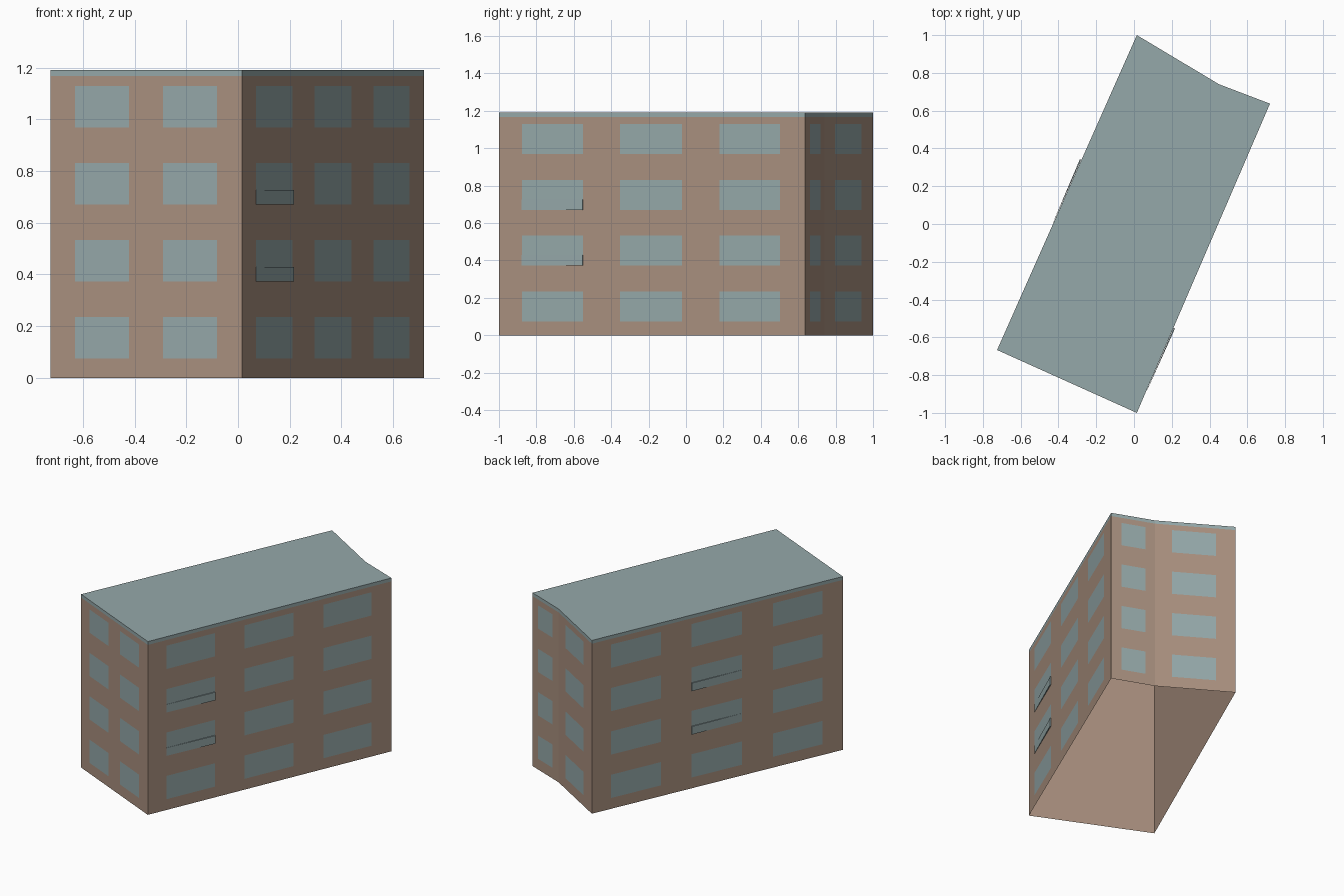
import bpy
import bmesh
from mathutils import Vector

if "Cube" in bpy.data.objects:
    bpy.data.objects.remove(bpy.data.objects["Cube"])


def material(name, srgb):
    color = [(c / 255) ** 2.2 for c in srgb] + [1]
    mat = bpy.data.materials.new(name)
    mat.use_nodes = True
    mat.diffuse_color = color
    mat.node_tree.nodes["Principled BSDF"].inputs["Base Color"].default_value = color
    return mat


PLASTER = material("tan plaster", (168, 143, 126))
GLASS = material("grey blue", (148, 167, 168))

# Footprint, counterclockwise from the front corner
FOOTPRINT = [Vector(p) for p in
             [(0.015, -1), (0.72, 0.637), (0.45, 0.74), (0.015, 1), (-0.725, -0.667)]]
HEIGHT, BAND = 1.19, 1.167


def make_object(name, bm, mats):
    mesh = bpy.data.meshes.new(name)
    bm.to_mesh(mesh)
    bm.free()
    for mat in mats:
        mesh.materials.append(mat)
    obj = bpy.data.objects.new(name, mesh)
    bpy.context.collection.objects.link(obj)
    return obj


# Walls, open underneath, with roof edge band and flat roof
bm = bmesh.new()
rings = [[bm.verts.new((p.x, p.y, z)) for p in FOOTPRINT] for z in (0, BAND, HEIGHT)]
for low, high in zip(rings, rings[1:]):
    for i in range(len(low)):
        j = (i + 1) % len(low)
        face = bm.faces.new((low[i], low[j], high[j], high[i]))
        face.material_index = int(low is rings[1])
bm.faces.new(rings[-1]).material_index = 1
make_object("building_shell", bm, [PLASTER, GLASS])


def wall_point(side, t, z, out):
    a, b = FOOTPRINT[side], FOOTPRINT[(side + 1) % len(FOOTPRINT)]
    d = (b - a).normalized()
    p = a.lerp(b, t) + Vector((d.y, -d.x)) * out
    return Vector((p.x, p.y, z))


def add_pane(bm, side, t0, t1, z0, z1, out0=0.002, out1=0.002):
    corners = [(t0, z0, out0), (t1, z0, out1), (t1, z1, out1), (t0, z1, out0)]
    return bm.faces.new([bm.verts.new(wall_point(side, *c)) for c in corners])


# Windows: spans along each wall, repeated on four floors
LONG = [(0.075, 0.275), (0.396, 0.598), (0.72, 0.918)]
SPANS = {
    "right": (0, LONG),
    "back_right": (1, [(0.23, 0.78)]),
    "back": (2, [(0.21, 0.76)]),
    "left": (3, LONG),
    "front": (4, [(0.128, 0.412), (0.588, 0.872)]),
}
SILLS = [0.075 + 0.298 * floor for floor in range(4)]
for name, (side, spans) in SPANS.items():
    bm = bmesh.new()
    for t0, t1 in spans:
        for z in SILLS:
            add_pane(bm, side, t0, t1, z, z + 0.16)
    make_object(name + "_windows", bm, [GLASS])

# Slightly tilted lower panels on the middle floors of the long walls
for name, side, (t0, t1), tilt in (("right", 0, LONG[0], (0.003, 0.009)),
                                   ("left", 3, LONG[1], (0.009, 0.003))):
    bm = bmesh.new()
    for z in SILLS[1:3]:
        outer = add_pane(bm, side, t0, t1, z, z + 0.055, *tilt)
        inner = add_pane(bm, side, t0, t1, z, z + 0.055)
        ov, iv = list(outer.verts), list(inner.verts)
        for i in range(4):
            j = (i + 1) % 4
            bm.faces.new((iv[i], iv[j], ov[j], ov[i]))
        bm.faces.remove(inner)
    make_object(name + "_window_panels", bm, [GLASS])
